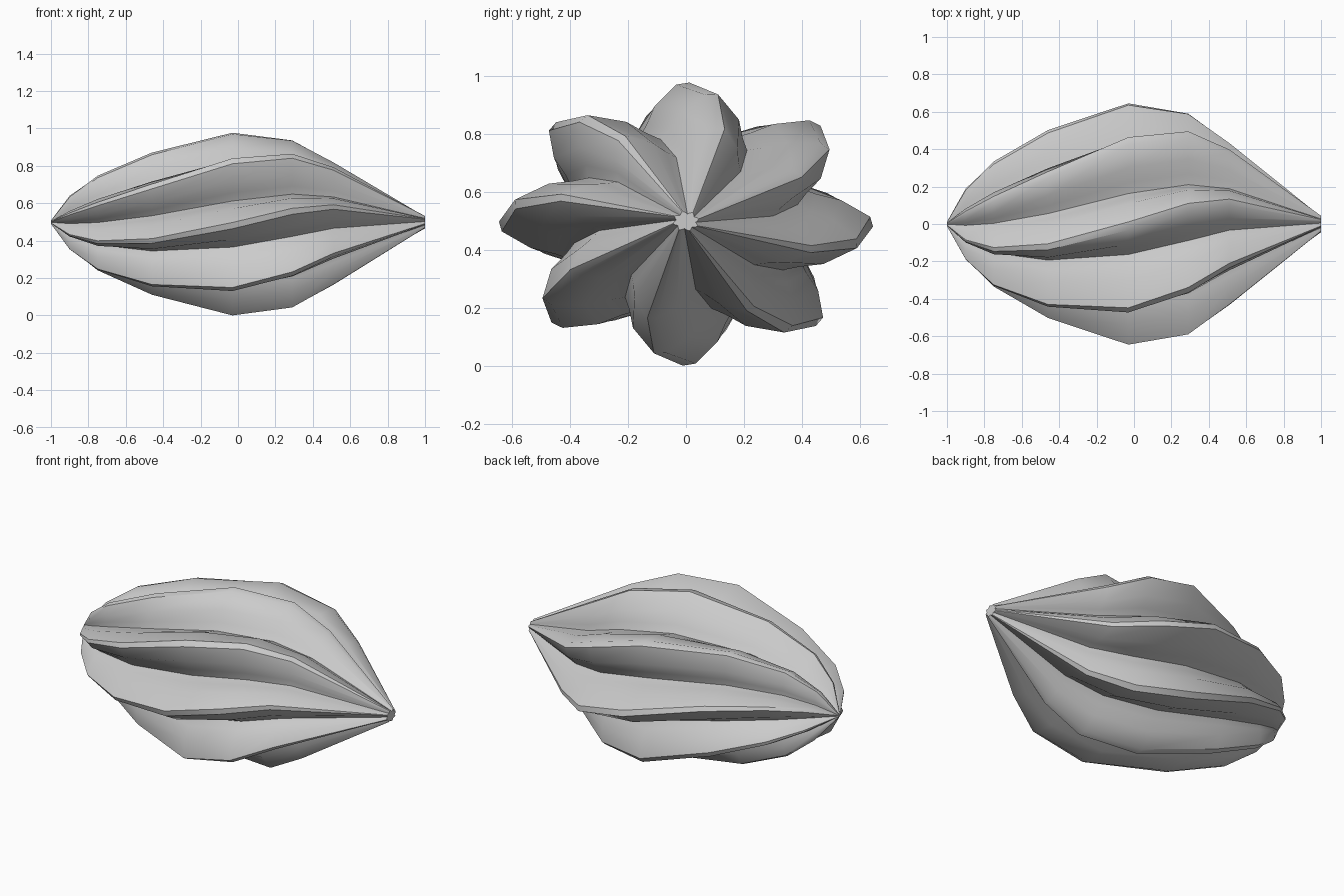
import bpy, bmesh
from math import sin, cos, radians

if "Cube" in bpy.data.objects:
    bpy.data.objects.remove(bpy.data.objects["Cube"])

LOBES = 8
CENTRE_Z = 0.49
# stations along the body: x, half width in y, valley depth ratio
STATIONS = [(-1.0, 0.012, 0.85), (-0.9, 0.20, 0.58), (-0.75, 0.357, 0.62),
            (-0.46, 0.513, 0.65), (-0.03, 0.645, 0.66), (0.29, 0.60, 0.66),
            (0.51, 0.45, 0.67), (1.0, 0.045, 0.75)]
Z_RATIO = 0.757
TWIST = 30.0  # degrees per unit of length

# one lobe: angle offset, height between valley (0) and ridge (1)
LOBE = [(-22.5, 0.0), (-17, 0.2), (-11.5, 0.55), (-3, 0.96),
        (1, 1.0), (11.5, 0.55), (17, 0.2)]


def ring(bm, x, r, valley):
    verts = []
    for k in range(LOBES):
        for off, h in LOBE:
            a = radians(k * 360 / LOBES + off + TWIST * (x + 0.03))
            q = r * (valley + (1 - valley) * h)
            cz = CENTRE_Z + 0.01 * abs(x) ** 2
            verts.append(bm.verts.new((x, q * sin(a), cz + q * Z_RATIO * cos(a))))
    return verts


# twisted ribbed body lofted through the stations
bm = bmesh.new()
rings = [ring(bm, *s) for s in STATIONS]
n = len(rings[0])
for a, b in zip(rings, rings[1:]):
    for i in range(n):
        j = (i + 1) % n
        bm.faces.new((a[i], a[j], b[j], b[i]))
bm.faces.new(rings[0])
bm.faces.new(rings[-1])
bmesh.ops.recalc_face_normals(bm, faces=bm.faces)

# rest the lowest ridge on the ground
low = min(v.co.z for v in bm.verts)
bmesh.ops.translate(bm, verts=bm.verts, vec=(0, 0, -low))

mesh = bpy.data.meshes.new("ribbed_fruit")
bm.to_mesh(mesh)
bm.free()
fruit = bpy.data.objects.new("ribbed_fruit", mesh)
bpy.context.collection.objects.link(fruit)
bpy.context.view_layer.objects.active = fruit
fruit.select_set(True)
bpy.ops.object.shade_smooth_by_angle(angle=radians(35))
